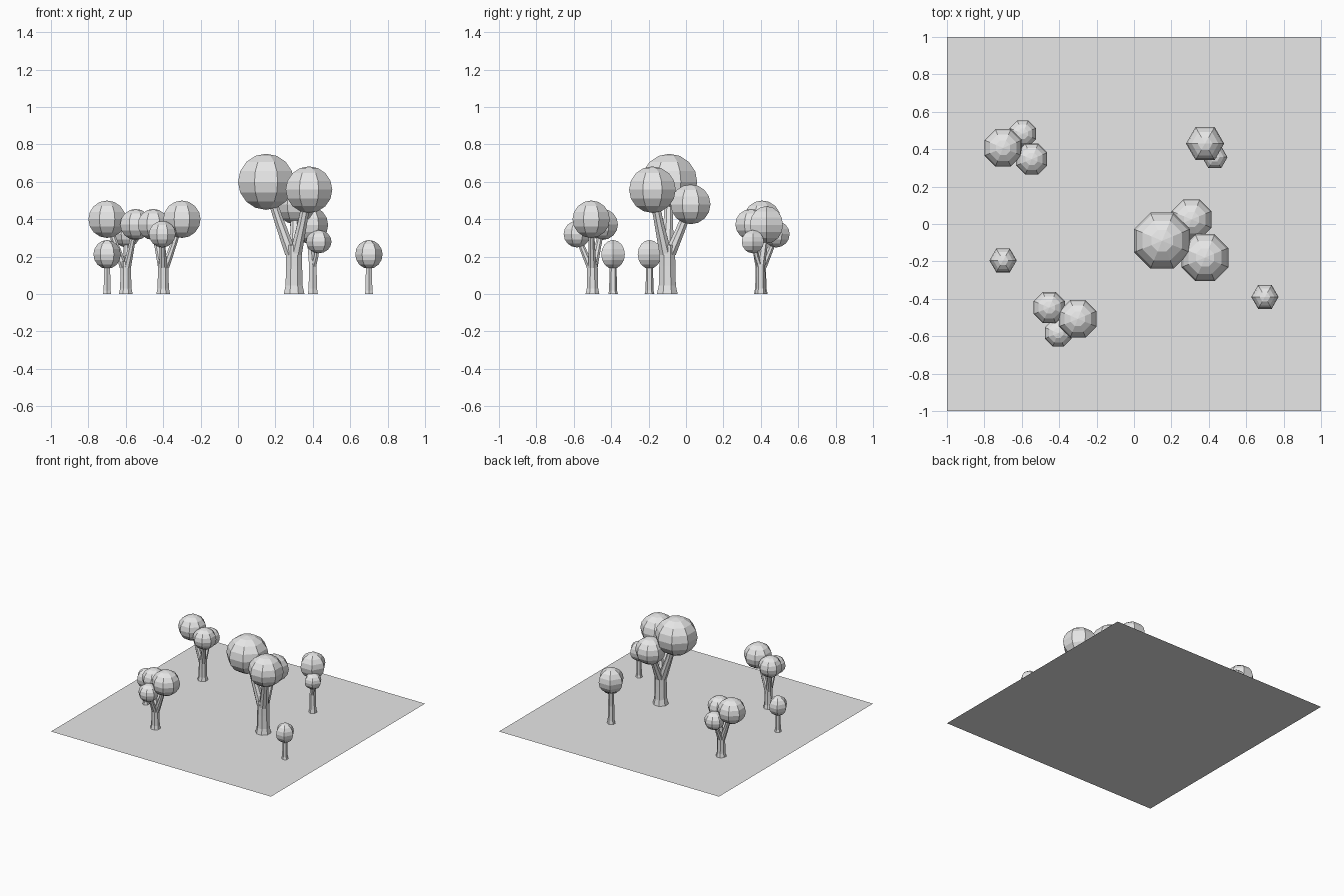
import bpy, bmesh
from math import pi
from mathutils import Vector, Matrix

cube = bpy.data.objects.get("Cube")
if cube:
    bpy.data.objects.remove(cube, do_unlink=True)

COLOR = (0.8, 0.8, 0.8, 1)
grey = bpy.data.materials.new("light_grey")
grey.use_nodes = True
grey.diffuse_color = COLOR
grey.node_tree.nodes["Principled BSDF"].inputs["Base Color"].default_value = COLOR


def finish(name, bm):
    bmesh.ops.recalc_face_normals(bm, faces=bm.faces)
    mesh = bpy.data.meshes.new(name)
    bm.to_mesh(mesh)
    bm.free()
    mesh.materials.append(grey)
    obj = bpy.data.objects.new(name, mesh)
    bpy.context.collection.objects.link(obj)
    return obj


def tube(bm, path, sides):
    """Sweep horizontal-ish rings along (point, radius) pairs and cap both ends."""
    rings = []
    for i, (point, radius) in enumerate(path):
        before = Vector(path[max(i - 1, 0)][0])
        after = Vector(path[min(i + 1, len(path) - 1)][0])
        direction = Vector((0, 0, 1)) if i == 0 else after - before
        turn = Vector((0, 0, 1)).rotation_difference(direction).to_matrix()
        ring = []
        for s in range(sides):
            spoke = Matrix.Rotation(2 * pi * (s + 0.5) / sides, 3, "Z") @ Vector((radius, 0, 0))
            ring.append(bm.verts.new(Vector(point) + turn @ spoke))
        rings.append(ring)
    for low, high in zip(rings, rings[1:]):
        for s in range(sides):
            n = (s + 1) % sides
            bm.faces.new((low[s], low[n], high[n], high[s]))
    bm.faces.new(rings[0][::-1])
    bm.faces.new(rings[-1])


def tree(name, spot, size, turn, sides, trunk, branches, crowns):
    """Trunk with branches in one object, and each crown as a faceted ball."""
    place = Matrix.Translation((*spot, 0)) @ Matrix.Rotation(turn, 4, "Z") @ Matrix.Scale(size, 4)
    bm = bmesh.new()
    for path in [trunk] + branches:
        tube(bm, path, sides)
    bm.transform(place)
    finish(name + "_trunk", bm)
    for i, (center, radius, height) in enumerate(crowns):
        bm = bmesh.new()
        bmesh.ops.create_uvsphere(bm, u_segments=sides, v_segments=8, radius=1)
        bm.transform(place @ Matrix.Translation(center) @ Matrix.Diagonal((radius, radius, height, 1))
                     @ Matrix.Rotation(pi / sides, 4, "Z"))
        finish(f"{name}_crown_{i + 1}", bm)


# Ground sheet
bm = bmesh.new()
bmesh.ops.create_grid(bm, x_segments=1, y_segments=1, size=1)
finish("ground", bm)

# Three-branched trees share one design
crowns = [((-0.1, 0.007, 0.4), 0.108, 0.1),
          ((0.053, -0.053, 0.372), 0.09, 0.083),
          ((0.005, 0.083, 0.32), 0.077, 0.071)]
trunk = [((0, 0, 0), 0.04), ((0, 0, 0.03), 0.033), ((0, 0, 0.1), 0.031), ((0, 0, 0.175), 0.03)]
branches = []
for center, _, _ in crowns:
    c = Vector(center)
    fork = Vector((c.x * 0.1, c.y * 0.1, 0.14))
    knee = Vector((c.x * 0.55, c.y * 0.55, 0.14 + (c.z - 0.14) * 0.48))
    branches.append([(fork, 0.024), (knee, 0.018), (c, 0.015)])
for name, spot, size, turn in [("big_tree", (0.3, -0.1), 1.5, 0),
                               ("back_right_tree", (-0.6, 0.4), 1, 0),
                               ("front_right_tree", (-0.4, -0.5), 1, pi)]:
    tree(name, spot, size, turn, 8, trunk, branches, crowns)

# Two-crowned tree
tree("back_left_tree", (0.4, 0.4), 1, 0, 6,
     [((0, 0, 0), 0.031), ((0, 0, 0.03), 0.026), ((0, 0, 0.15), 0.023), ((-0.02, 0.03, 0.36), 0.018)],
     [[((0, 0, 0.13), 0.016), ((0.018, -0.023, 0.2), 0.013), ((0.03, -0.04, 0.28), 0.011)]],
     [((-0.02, 0.03, 0.37), 0.102, 0.1), ((0.032, -0.043, 0.28), 0.068, 0.062)])

# Small single-crowned trees
for name, spot in [("small_right_tree", (-0.7, -0.195)), ("small_left_tree", (0.7, -0.39))]:
    tree(name, spot, 1, 0, 6,
         [((0, 0, 0), 0.026), ((0, 0, 0.02), 0.021), ((0, 0, 0.2), 0.018)], [],
         [((0, 0, 0.212), 0.073, 0.077)])
